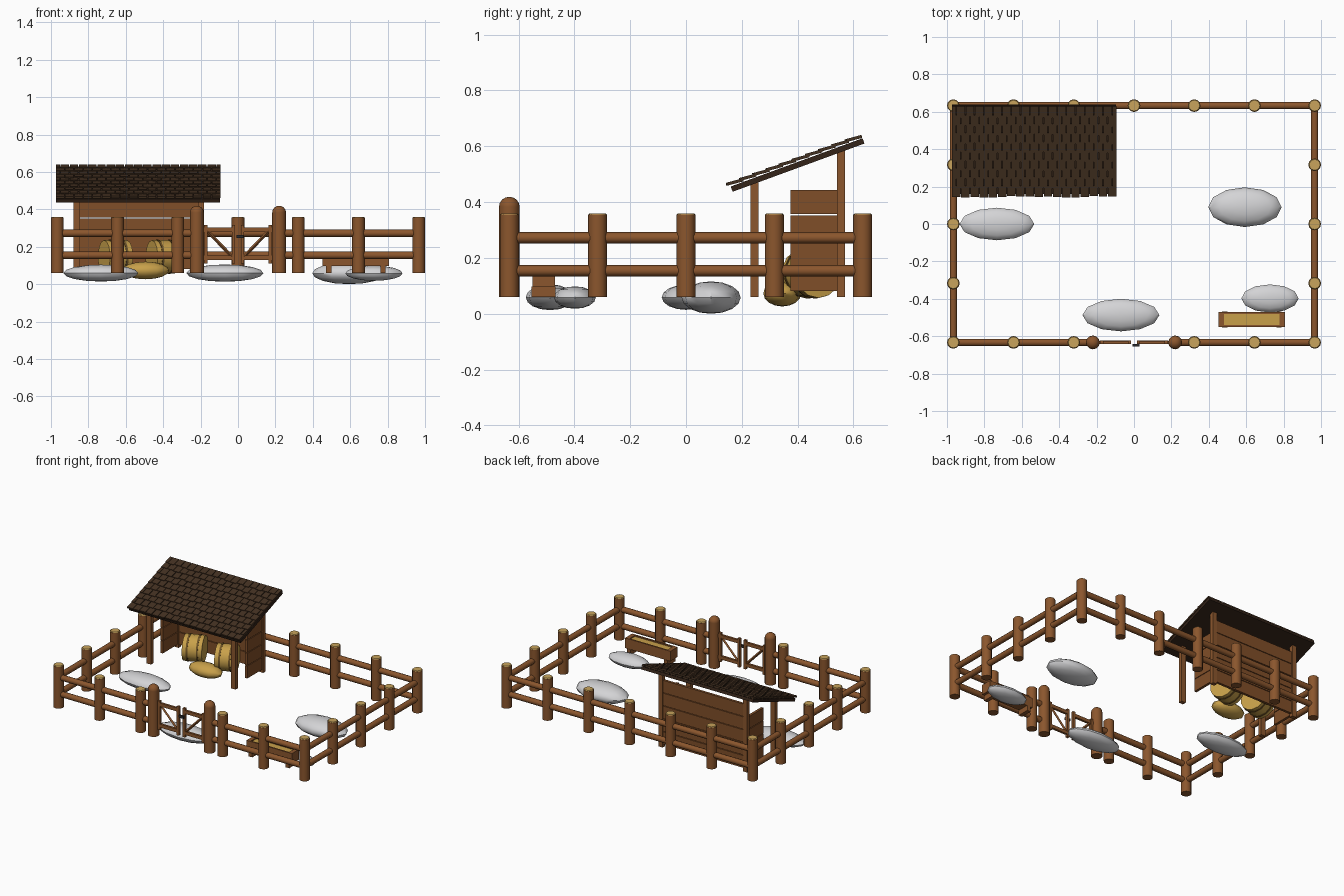
import bpy, bmesh, math, random
from mathutils import Matrix, Vector

if "Cube" in bpy.data.objects:
    bpy.data.objects.remove(bpy.data.objects["Cube"])

random.seed(4)
T = Matrix.Translation


def srgb(r, g, b):
    return tuple(((c / 255 + 0.055) / 1.055) ** 2.4 for c in (r, g, b)) + (1,)


def material(name, *rgb):
    m = bpy.data.materials.new(name)
    m.diffuse_color = srgb(*rgb)
    m.use_nodes = True
    m.node_tree.nodes["Principled BSDF"].inputs["Base Color"].default_value = m.diffuse_color
    return m


WOOD = material("log_brown", 139, 86, 45)
PLANK = material("plank_brown", 128, 78, 40)
CUT = material("cut_wood", 200, 164, 92)
SHINGLE = material("shingle_dark", 68, 49, 33)
SLAB = material("roof_underside", 52, 35, 24)
HAY = material("hay_gold", 200, 160, 74)
BAND = material("band_brown", 112, 84, 38)
STONE = material("pale_grey", 212, 212, 214)
IRON = material("dark_iron", 42, 42, 44)


class Part:
    """Collects primitives into one named object."""
    def __init__(self, name, mat):
        self.name, self.mat, self.bm = name, mat, bmesh.new()

    def box(self, x0, x1, y0, y1, z0, z1, m=Matrix()):
        c = T(((x0 + x1) / 2, (y0 + y1) / 2, (z0 + z1) / 2))
        s = Matrix.Diagonal((x1 - x0, y1 - y0, z1 - z0, 1))
        bmesh.ops.create_cube(self.bm, size=1, matrix=m @ c @ s)

    def rod(self, a, b, r, r2=None, n=12):
        a, b = Vector(a), Vector(b)
        d = b - a
        m = T((a + b) / 2) @ d.to_track_quat('Z', 'Y').to_matrix().to_4x4()
        bmesh.ops.create_cone(self.bm, cap_ends=True, segments=n, radius1=r,
                              radius2=r if r2 is None else r2, depth=d.length, matrix=m)

    def ball(self, c, r, u=12, v=8):
        bmesh.ops.create_uvsphere(self.bm, u_segments=u, v_segments=v, radius=1,
                                  matrix=T(c) @ Matrix.Diagonal((*r, 1)))

    def done(self, smooth=0):
        me = bpy.data.meshes.new(self.name)
        for f in self.bm.faces:
            f.smooth = smooth > 0
        self.bm.to_mesh(me)
        self.bm.free()
        if smooth:
            me.set_sharp_from_angle(angle=math.radians(smooth))
        me.materials.append(self.mat)
        ob = bpy.data.objects.new(self.name, me)
        bpy.context.collection.objects.link(ob)
        return ob


X, Y, G = 0.966, 0.633, 0.06   # fence half sizes and ground level

# Fence posts with pale cut tops
spots = [(i * X / 3, Y) for i in range(-3, 4)]
spots += [(i * X / 3, -Y) for i in range(-3, 4) if i]
spots += [(s * X, j * Y / 2) for s in (-1, 1) for j in (-1, 0, 1)]
posts, caps = Part("fence_posts", WOOD), Part("post_tops", CUT)
for x, y in spots:
    posts.rod((x, y, G), (x, y, 0.355), 0.034)
    caps.rod((x, y, 0.354), (x, y, 0.36), 0.033, 0.029)
posts.done(40)
caps.done(40)

# Fence rails
rails = Part("fence_rails", WOOD)
for z in (0.154, 0.272):
    rails.rod((-X, Y, z), (X, Y, z), 0.02, n=10)
    for s in (-1, 1):
        rails.rod((s * X, -Y, z), (s * X, Y, z), 0.02, n=10)
        rails.rod((s * 0.22, -Y, z), (s * X, -Y, z), 0.02, n=10)
rails.done(40)

# Gate posts with rounded heads
gp = Part("gate_posts", WOOD)
for s in (-1, 1):
    gp.rod((s * 0.22, -Y, G), (s * 0.22, -Y, 0.383), 0.037)
    gp.ball((s * 0.22, -Y, 0.383), (0.037, 0.037, 0.036))
gp.done(40)

# Gate leaves: stiles, rails and a diagonal brace each
gate = Part("gate_leaves", WOOD)
for s in (-1, 1):
    for x in (0.024, 0.172):
        gate.box(s * x - 0.009, s * x + 0.009, -Y - 0.009, -Y + 0.009, 0.11, 0.315)
    for z in (0.14, 0.29):
        gate.box(min(s * 0.02, s * 0.19), max(s * 0.02, s * 0.19), -Y - 0.008, -Y + 0.008, z - 0.012, z + 0.012)
    gate.rod((s * 0.165, -Y, 0.285), (s * 0.03, -Y, 0.145), 0.009, n=4)
gate.done()
latch = Part("gate_latch", IRON)
latch.box(-0.008, 0.03, -Y - 0.022, -Y - 0.009, 0.246, 0.264)
latch.done()

# Shelter posts and walls
XL, XR = -0.862, -0.198
frame = Part("shelter_posts", WOOD)
for x in (XL, XR):
    frame.box(x - 0.017, x + 0.017, 0.231, 0.259, G, 0.475)
    frame.box(x - 0.017, x + 0.017, 0.541, 0.569, G, 0.585)
frame.done()
walls = Part("shelter_planks", PLANK)
for i in range(5):
    z = 0.082 + i * 0.0915
    walls.box(XL - 0.01, XR + 0.01, 0.545, 0.563, z, z + 0.087)
    if i < 4:
        for x in (XL, XR):
            walls.box(x - 0.009, x + 0.009, 0.375, 0.545, z, z + 0.087)
walls.done()

# Sloping roof: slab, then staggered rows of shingles
RX0, RX1, L, ROWS, COLS = -0.975, -0.092, 0.503, 10, 18
roof_m = T((0, 0.167, 0.437)) @ Matrix.Rotation(math.radians(20.1), 4, 'X')
slab = Part("roof_slab", SLAB)
slab.box(RX0 + 0.003, RX1 - 0.003, 0, L, 0, 0.02, roof_m)
slab.done()
tiles = Part("roof_shingles", SHINGLE)
w = (RX1 - RX0) / COLS
for r in range(ROWS):
    row_m = roof_m @ T((0, r * L / ROWS - 0.01, 0.027)) @ Matrix.Rotation(math.radians(-5), 4, 'X')
    off = w / 2 if r % 2 else 0
    for c in range(COLS + (r % 2)):
        a = max(RX0, RX0 + c * w - off)
        b = min(RX1, RX0 + (c + 1) * w - off)
        j = random.uniform(-0.004, 0.004)
        tiles.box(a + 0.002, b - 0.002, j, min(0.06, L - r * L / ROWS + 0.01), 0, 0.011, row_m)
tiles.done()

# Round hay bales with bands, and a loose heap
bales, bands = Part("hay_bales", HAY), Part("bale_bands", BAND)
axis = Vector((math.cos(0.38), math.sin(0.38), 0))
for x in (-0.655, -0.4):
    c = Vector((x, 0.45, 0.146))
    bales.rod(c - axis * 0.066, c + axis * 0.066, 0.089, n=14)
    for t in (-0.034, 0.034):
        bands.rod(c + axis * (t - 0.006), c + axis * (t + 0.006), 0.092, n=14)
bales.done(40)
bands.done(40)
heap = Part("hay_heap", HAY)
heap.ball((-0.495, 0.345, 0.073), (0.126, 0.068, 0.047))
heap.done(40)

# Feeding trough with hay, on two cross feet
tr = Part("trough", WOOD)
tr.box(0.455, 0.805, -0.55, -0.47, 0.097, 0.11)
for y in (-0.55, -0.481):
    tr.box(0.455, 0.805, y, y + 0.011, 0.11, 0.168)
for x in (0.452, 0.779):
    tr.box(x, x + 0.029, -0.55, -0.47, 0.097, 0.168)
for x in (0.485, 0.775):
    tr.box(x - 0.014, x + 0.014, -0.553, -0.467, G, 0.097)
tr.done()
feed = Part("trough_hay", HAY)
feed.box(0.48, 0.78, -0.54, -0.48, 0.11, 0.16)
feed.done()

# Pale mounds on the ground
mounds = Part("ground_mounds", STONE)
for c, r in (((-0.733, 0, 0.059), (0.2, 0.087, 0.045)),
             ((-0.07, -0.487, 0.059), (0.206, 0.087, 0.046)),
             ((0.593, 0.09, 0.058), (0.196, 0.106, 0.058)),
             ((0.727, -0.398, 0.058), (0.153, 0.075, 0.04))):
    mounds.ball(c, r)
mounds.done(40)
